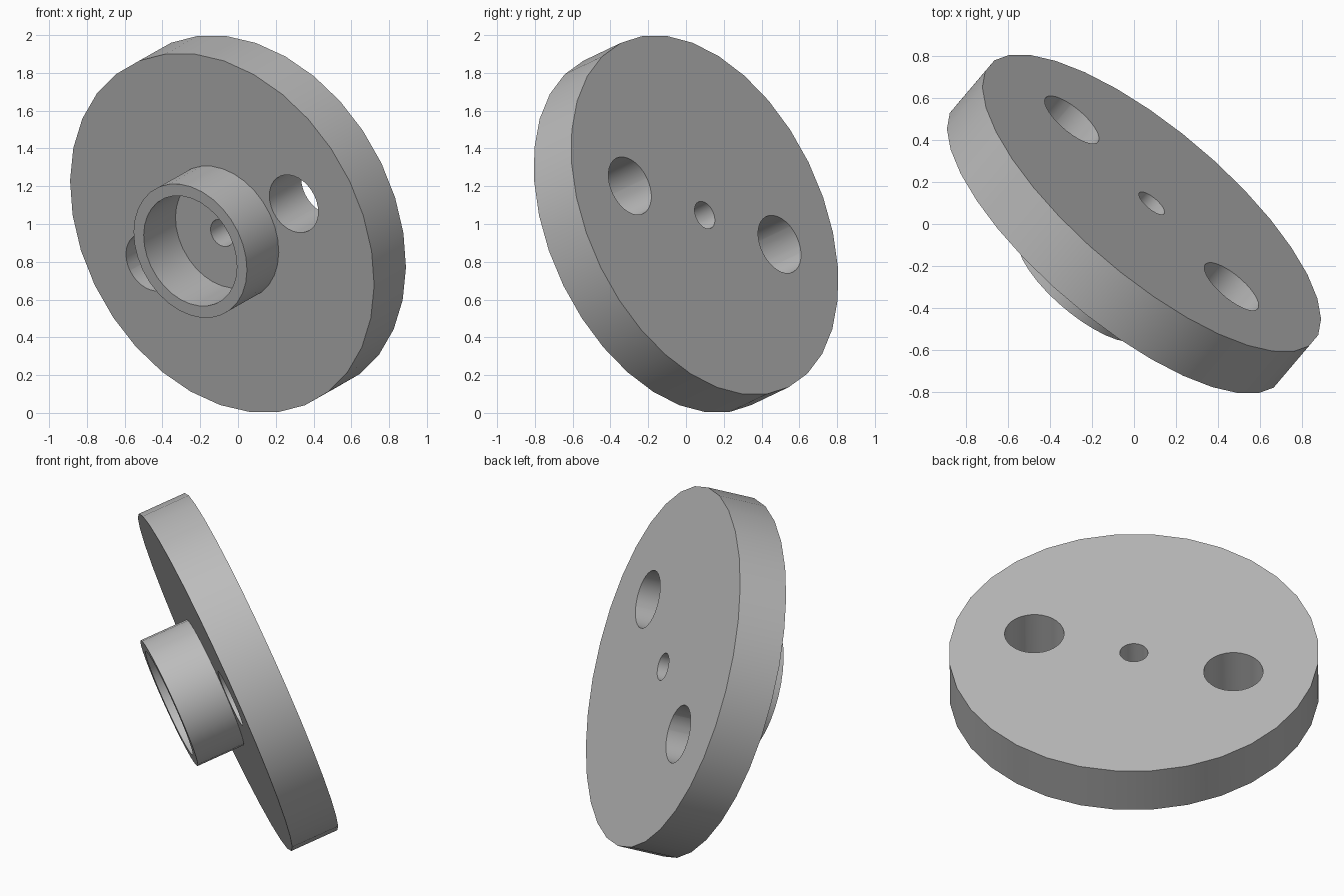
import bpy, bmesh
from math import radians, tau
from mathutils import Matrix, Vector

cube = bpy.data.objects.get("Cube")
if cube:
    bpy.data.objects.remove(cube)

SIDES = 32
RADIUS, HALF = 1.014, 0.1385          # plate radius and half thickness
BOSS_OUT, BOSS_IN, BOSS_LEN = 0.378, 0.311, 0.277
BORE, BOLT, BOLT_OFFSET = 0.077, 0.163, 0.57

grey = bpy.data.materials.new("plain grey")
grey.use_nodes = True
colour = (0.5, 0.5, 0.5, 1)
grey.diffuse_color = colour
grey.node_tree.nodes["Principled BSDF"].inputs["Base Color"].default_value = colour

# Tilted frame: local z is the plate axis, local x runs through both bolt holes
axis = Vector((0.608, 0.716, 0.343)).normalized()
across = Vector((0.38, -0.395, 0.155))
across = (across - axis * across.dot(axis)).normalized()
frame = Matrix((across, axis.cross(across), axis)).transposed().to_4x4()
frame.translation = (0, 0, 1)


def lathe(name, profile):
    """Turn a closed (radius, height) profile around the tilted axis."""
    bm = bmesh.new()
    verts = [bm.verts.new((r, 0, z)) for r, z in profile]
    edges = [bm.edges.new((verts[i - 1], verts[i])) for i in range(len(verts))]
    bmesh.ops.spin(bm, geom=verts + edges, cent=(0, 0, 0), axis=(0, 0, 1),
                   angle=tau, steps=SIDES, use_merge=True)
    bmesh.ops.remove_doubles(bm, verts=bm.verts, dist=1e-5)
    bmesh.ops.recalc_face_normals(bm, faces=bm.faces)
    mesh = bpy.data.meshes.new(name)
    bm.to_mesh(mesh)
    bm.free()
    mesh.materials.append(grey)
    obj = bpy.data.objects.new(name, mesh)
    bpy.context.collection.objects.link(obj)
    obj.matrix_world = frame
    return obj


# Round plate with its centre bore and hollow boss on the front
tip = -HALF - BOSS_LEN
flange = lathe("flange_plate", [
    (BORE, HALF), (RADIUS, HALF), (RADIUS, -HALF), (BOSS_OUT, -HALF),
    (BOSS_OUT, tip), (BOSS_IN, tip), (BOSS_IN, -HALF), (BORE, -HALF)])

# Two bolt holes
for side in (-1, 1):
    bpy.ops.mesh.primitive_cylinder_add(vertices=SIDES, radius=BOLT, depth=1)
    cutter = bpy.context.object
    cutter.name = "bolt_hole_cutter"
    cutter.matrix_world = frame @ Matrix.Translation((side * BOLT_OFFSET, 0, 0))
    cutter.data.materials.append(grey)
    cut = flange.modifiers.new("bolt hole", 'BOOLEAN')
    cut.operation, cut.solver, cut.object = 'DIFFERENCE', 'EXACT', cutter
    bpy.ops.object.select_all(action='DESELECT')
    flange.select_set(True)
    bpy.context.view_layer.objects.active = flange
    bpy.ops.object.modifier_apply(modifier=cut.name)
    bpy.data.objects.remove(cutter)

bpy.ops.object.shade_smooth_by_angle(angle=radians(30))
